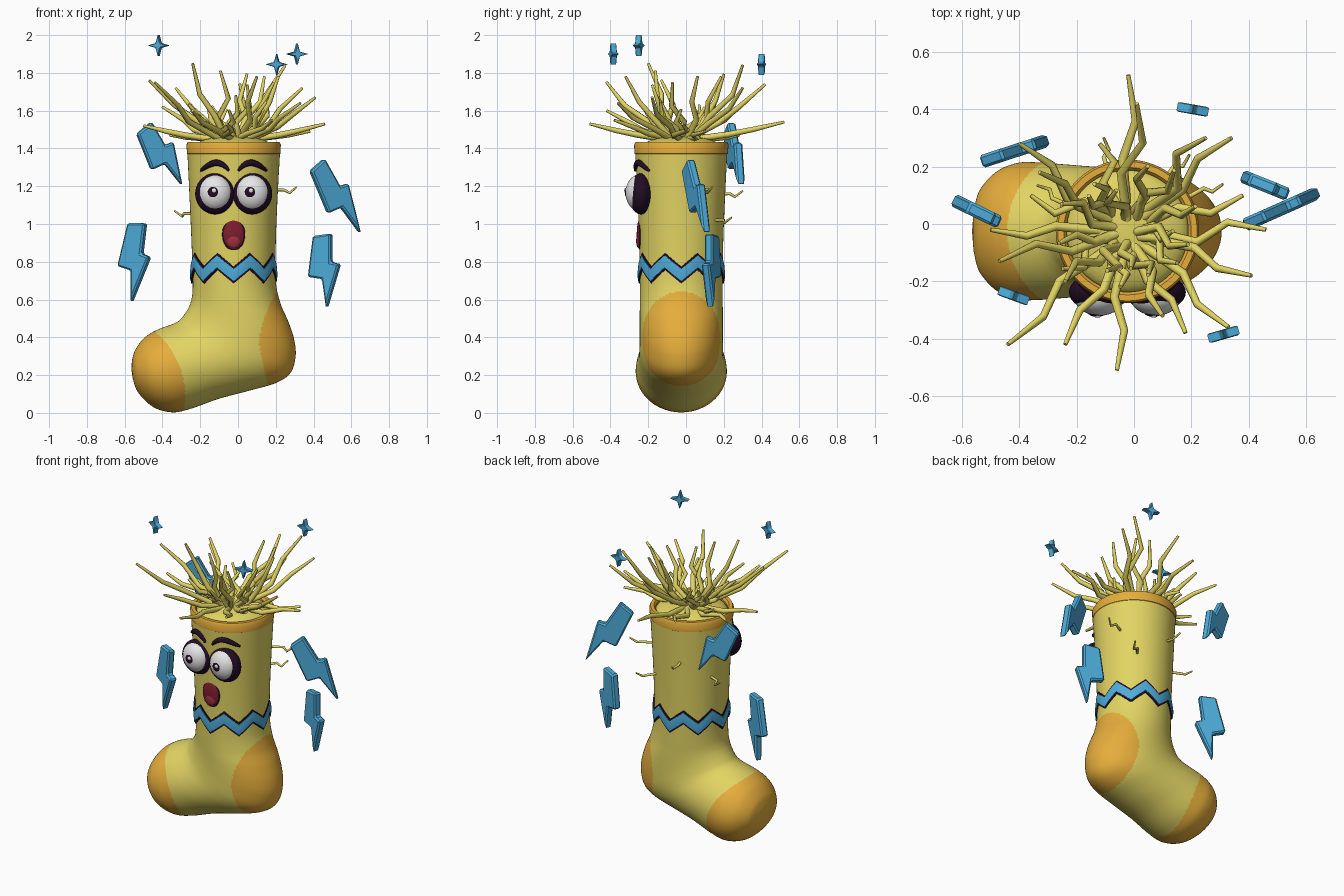
import bpy, bmesh, math, random
from mathutils import Vector, Matrix

random.seed(4)
if "Cube" in bpy.data.objects:
    bpy.data.objects.remove(bpy.data.objects["Cube"])

AX, AY = -0.023, -0.025          # axis of the leg


def material(name, *rgb):
    m = bpy.data.materials.new(name)
    m.use_nodes = True
    m.diffuse_color = (*rgb, 1)
    bsdf = m.node_tree.nodes["Principled BSDF"]
    bsdf.inputs["Base Color"].default_value = (*rgb, 1)
    bsdf.inputs["Roughness"].default_value = 0.6
    return m


YELLOW = material("sock yellow", 0.76, 0.66, 0.125)
ORANGE = material("patch orange", 0.79, 0.42, 0.045)
BLUE = material("electric blue", 0.075, 0.41, 0.70)
DARK = material("dark plum", 0.016, 0.004, 0.018)
WHITE = material("eye white", 0.80, 0.80, 0.80)
RED = material("mouth red", 0.21, 0.012, 0.027)
TONGUE = material("tongue red", 0.34, 0.03, 0.05)


def finish(name, bm, mats, smooth=40):
    bmesh.ops.recalc_face_normals(bm, faces=bm.faces)
    me = bpy.data.meshes.new(name)
    bm.to_mesh(me)
    bm.free()
    ob = bpy.data.objects.new(name, me)
    bpy.context.collection.objects.link(ob)
    for m in mats:
        me.materials.append(m)
    if smooth:
        bpy.ops.object.select_all(action="DESELECT")
        ob.select_set(True)
        bpy.context.view_layer.objects.active = ob
        bpy.ops.object.shade_smooth_by_angle(angle=math.radians(smooth))
    return ob


def skin(rings, closed=False, pole=None):
    """Quads between successive rings of points."""
    bm = bmesh.new()
    rows = [[bm.verts.new(p) for p in r] for r in rings]
    n = len(rows[0])
    pairs = list(zip(rows, rows[1:])) + ([(rows[-1], rows[0])] if closed else [])
    for a, b in pairs:
        for i in range(n):
            j = (i + 1) % n
            bm.faces.new((a[i], a[j], b[j], b[i]))
    if pole:
        tip = bm.verts.new(pole)
        for i in range(n):
            bm.faces.new((rows[-1][i], rows[-1][(i + 1) % n], tip))
    return bm


def ellipsoid(name, mat, centre, radii):
    bm = bmesh.new()
    bmesh.ops.create_uvsphere(bm, u_segments=32, v_segments=20, radius=1)
    bm.transform(Matrix.Translation(centre) @ Matrix.Diagonal((*radii, 1)))
    return finish(name, bm, [mat], 180)


def strands(name, mat, paths, thickness):
    """Round tapered strands; each path is a list of (point, radius factor)."""
    cu = bpy.data.curves.new(name, "CURVE")
    cu.dimensions = "3D"
    cu.bevel_depth, cu.bevel_resolution, cu.use_fill_caps = thickness, 2, True
    for path in paths:
        sp = cu.splines.new("POLY")
        sp.points.add(len(path) - 1)
        sp.use_smooth = True
        for pt, (co, r) in zip(sp.points, path):
            pt.co, pt.radius = (*co, 1), r
    cu.materials.append(mat)
    ob = bpy.data.objects.new(name, cu)
    bpy.context.collection.objects.link(ob)


# Sock body: tilted oval sections (front x, z, heel x, z, half width)
sections = [
    (-.27, 1.42, .225, 1.42, .246), (-.257, 1.15, .21, 1.15, .232),
    (-.246, .9, .2, .9, .222), (-.24, .72, .2, .7, .219),
    (-.242, .63, .225, .58, .219), (-.252, .58, .268, .48, .22),
    (-.268, .545, .297, .39, .22), (-.288, .515, .305, .3, .22),
    (-.31, .49, .278, .212, .221), (-.335, .475, .2, .158, .222),
    (-.36, .465, .05, .115, .226), (-.39, .455, -.1, .075, .233),
    (-.42, .443, -.25, .022, .24), (-.46, .423, -.35, .003, .238),
    (-.506, .387, -.45, .032, .208), (-.546, .33, -.53, .11, .143),
    (-.561, .28, -.558, .185, .07)]


def catmull(p, i, t):
    a, b, c, d = (p[min(max(k, 0), len(p) - 1)] for k in range(i - 1, i + 3))
    return [(2 * q + (r - o) * t + (2 * o - 5 * q + 4 * r - s) * t * t
             + (3 * q - o - 3 * r + s) * t ** 3) / 2 for o, q, r, s in zip(a, b, c, d)]


dense = [catmull(sections, i, k / 12) for i in range(len(sections) - 1) for k in range(12)]
dense.append(sections[-1])
N = 160
rings = []
for lx, lz, rx, rz, w in dense:
    mid, half = Vector((lx + rx, 2 * AY, lz + rz)) / 2, Vector((rx - lx, 0, rz - lz)) / 2
    rings.append([mid + half * math.cos(a) + Vector((0, w * math.sin(a), 0))
                  for a in (math.tau * k / N for k in range(N))])
sock = finish("sock_body", skin(rings, pole=(-.565, AY, .235)), [YELLOW, ORANGE], 180)
heel = Vector((.3, AY, .38))
for f in sock.data.polygons:
    c = f.center
    toe = c.x + .37 * c.z - 1.15 * (c.y - AY) ** 2 < -.282
    f.material_index = int(toe or (c - heel).length < .277)


def lathe(name, mat, profile, wave=None):
    """Closed profile turned round the leg, with an optional height wave."""
    rows = [[(AX + r * math.sin(a), AY - r * math.cos(a), z + (wave(a) if wave else 0))
             for a in (math.tau * k / N for k in range(N))] for r, z in profile]
    return finish(name, skin(rows, closed=True), [mat], 35)


# Cuff and the closed top under the hair
lathe("cuff", ORANGE, [(.238, 1.367), (.247, 1.372), (.25, 1.42), (.243, 1.434),
                       (.222, 1.434), (.212, 1.42), (.212, 1.367)])
ellipsoid("top_dome", YELLOW, (AX, AY, 1.395), (.216, .216, .073))


# Zigzag band with its dark outline
def zigzag(a):
    return .072 * (.5 - abs((a * 8 / math.tau) % 1 - .5)) * 2


for name, mat, outer, h in (("band_outline", DARK, .225, .045), ("zigzag_band", BLUE, .229, .032)):
    lathe(name, mat, [(.2, .73 - h), (outer, .73 - h), (outer + .003, .73),
                      (outer, .73 + h), (.2, .73 + h)], zigzag)

# Face: eyes and brows mirrored about the leg axis
for side, s in (("right", -1), ("left", 1)):
    x = AX + s * .098
    ellipsoid(side + "_eye_rim", DARK, (x, -.238, 1.16), (.106, .066, .109))
    ellipsoid(side + "_eyeball", WHITE, (x, -.25, 1.165), (.09, .07, .095))
    ellipsoid(side + "_pupil", DARK, (x - .008, -.302, 1.168), (.036, .022, .036))
    ellipsoid(side + "_eye_glint", WHITE, (x - .006, -.321, 1.177), (.012, .006, .012))
    brow = []
    for k in range(13):
        t = k / 12
        d = .025 + .15 * t
        lift = 1.282 + .042 * math.sin(math.pi * t ** .85)
        brow.append(((AX + s * d, AY - math.sqrt(.24 ** 2 - d * d) - .005, lift),
                     .4 + .7 * math.sin(math.pi * t) ** .7))
    strands(side + "_brow", DARK, [brow], .0155)
ellipsoid("mouth_rim", DARK, (AX, -.242, .945), (.061, .015, .087))
ellipsoid("mouth", RED, (AX, -.243, .945), (.057, .018, .082))
ellipsoid("tongue", TONGUE, (AX, -.25, .91), (.036, .014, .038))

# Hair: long kinked strands to chosen tips, then a ring of shorter upright ones
tips = [(-.5, -.02, 1.52), (.46, -.02, 1.53), (-.06, -.51, 1.53), (-.02, .52, 1.54),
        (-.44, -.42, 1.75), (.33, -.36, 1.64), (.34, .3, 1.72), (-.4, .28, 1.62),
        (-.47, -.13, 1.76), (.41, -.18, 1.67), (-.24, -.42, 1.6), (.25, .3, 1.84),
        (.18, -.38, 1.55), (-.33, .18, 1.72), (-.24, -.2, 1.85), (.38, .1, 1.49),
        (-.36, .1, 1.47), (.1, -.32, 1.78), (.01, .42, 1.74), (-.12, .28, 1.47)]
for k in range(16):
    a, r = k * 2.4, random.uniform(.12, .28)
    tips.append((AX + r * math.cos(a), AY + r * math.sin(a), random.uniform(1.58, 1.83)))
hair = []
for tip in tips:
    tip = Vector(tip)
    flat = Vector((tip.x - AX, tip.y - AY, 0))
    rise = tip.z - 1.44
    root = Vector((AX, AY, 1.445)) + flat.normalized() * random.uniform(.02, .09)
    side = flat.normalized().cross(Vector((0, 0, 1))) * random.choice((-1, 1))
    knee = root.lerp(tip, .42) + side * random.uniform(.015, .045) - Vector((0, 0, .1 * rise))
    bend = root.lerp(tip, .68) - side * random.uniform(.01, .045) - Vector((0, 0, .08 * rise))
    hair.append([(root, 1.2), (knee, 1.1), (bend, .95), (tip, .5)])
strands("hair", YELLOW, hair, .0145)

# Short stray hairs on the leg
stray = []
for x, y, z in ((.2, .1, 1.18), (-.24, .07, 1.055), (.11, .16, 1.02), (-.09, .185, 1.16)):
    p = Vector((x, y, z))
    out = Vector((x - AX, y - AY, 0)).normalized()
    side = out.cross(Vector((0, 0, 1)))
    stray.append([(p - out * .02, 1), (p + out * .05, 1),
                  (p + out * .07 + side * .025 + Vector((0, 0, -.015)), .9),
                  (p + out * .115 + side * .02 + Vector((0, 0, .015)), .6)])
strands("stray_hairs", YELLOW, stray, .008)


def plate(name, outline, depth, centre, lean, yaw, edge):
    """Extruded outline in the xz plane, leaned, turned and bevelled."""
    bm = bmesh.new()
    face = bm.faces.new([bm.verts.new((x, -depth / 2, z)) for x, z in outline])
    ext = bmesh.ops.extrude_face_region(bm, geom=[face])
    bmesh.ops.translate(bm, vec=(0, depth, 0),
                        verts=[v for v in ext["geom"] if isinstance(v, bmesh.types.BMVert)])
    bm.transform(Matrix.Translation(centre) @ Matrix.Rotation(math.radians(yaw), 4, "Z")
                 @ Matrix.Rotation(math.radians(-lean), 4, "Y"))
    ob = finish(name, bm, [BLUE], 0)
    mod = ob.modifiers.new("bevel", "BEVEL")
    mod.width, mod.segments = edge, 1


# Lightning bolts around the sock
bolt = [(-.05, .49), (.052, .51), (.045, .12), (.092, .09), (.005, -.5), (-.01, -.1), (-.09, -.06)]
for name, centre, lean, yaw, size in (
        ("upper_right_bolt", (-.4, .26, 1.355), 34, 18, .37),
        ("upper_left_bolt", (.53, .06, 1.13), 34, 24, .44),
        ("lower_left_bolt", (.457, .135, .748), 3, -22, .39),
        ("lower_right_bolt", (-.55, .045, .795), -5, -26, .42)):
    plate(name, [(x, z * size) for x, z in bolt], .046, centre, lean, yaw, .009)

# Four-pointed sparkles above
star = []
for k in range(8):
    r = .018 if k % 2 else .058
    star.append((r * math.sin(k * math.pi / 4), r * math.cos(k * math.pi / 4)))
for name, centre, yaw in (("right_sparkle", (-.42, -.25, 1.945), -20),
                          ("left_sparkle", (.312, -.385, 1.9), 16),
                          ("back_sparkle", (.205, .4, 1.845), -10)):
    plate(name, star, .034, centre, 0, yaw, .003)
